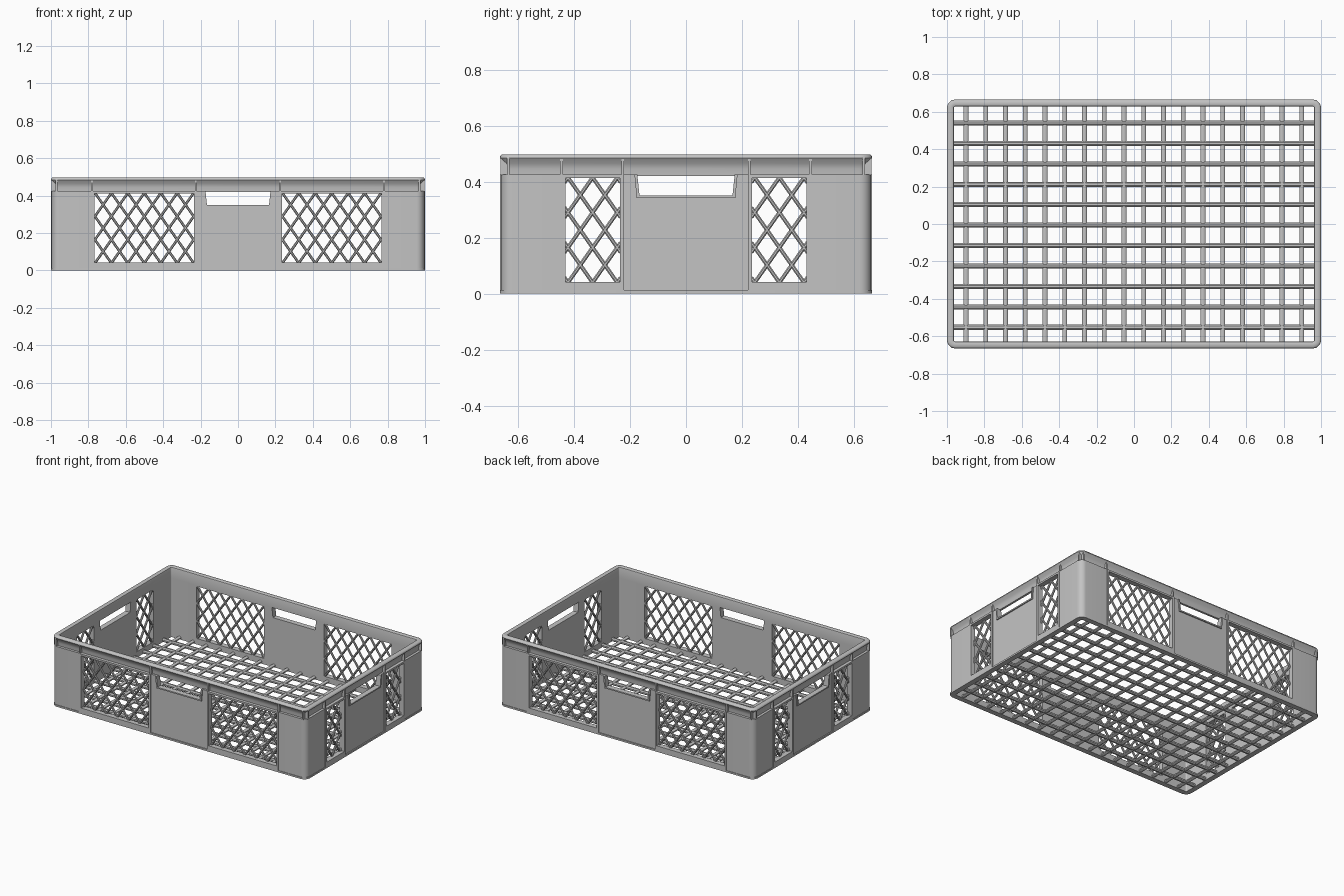
import bpy, bmesh, math
from mathutils import Vector

if "Cube" in bpy.data.objects:
    bpy.data.objects.remove(bpy.data.objects["Cube"])

HX, HY, TOP, R = 1.0, 0.665, 0.497, 0.045     # half sizes, height, corner radius
INNER = 0.037                                  # depth of the inner wall face
LEDGE = 0.425                                  # top of panels, underside of rim

grey = bpy.data.materials.new("grey plastic")
grey.diffuse_color = (0.55, 0.55, 0.55, 1)
grey.use_nodes = True
grey.node_tree.nodes["Principled BSDF"].inputs["Base Color"].default_value = grey.diffuse_color


def finish(name, bm):
    bmesh.ops.recalc_face_normals(bm, faces=bm.faces)
    me = bpy.data.meshes.new(name)
    bm.to_mesh(me)
    bm.free()
    ob = bpy.data.objects.new(name, me)
    me.materials.append(grey)
    bpy.context.collection.objects.link(ob)
    bpy.ops.object.select_all(action='DESELECT')
    ob.select_set(True)
    bpy.context.view_layer.objects.active = ob
    bpy.ops.object.shade_smooth_by_angle(angle=math.radians(40))
    return ob


def on_side(side, u, d, z):
    """Point on a wall: u along it, d inward from the outer face."""
    return {"front": Vector((u, -(HY - d), z)), "back": Vector((-u, HY - d, z)),
            "right": Vector((HX - d, u, z)), "left": Vector((-(HX - d), -u, z))}[side]


def loft(bm, rings, closed):
    """Skin a list of closed cross-sections."""
    vs = [[bm.verts.new(p) for p in r] for r in rings]
    n, m = len(vs), len(vs[0])
    for i in range(n if closed else n - 1):
        a, b = vs[i], vs[(i + 1) % n]
        for j in range(m):
            k = (j + 1) % m
            bm.faces.new((a[j], a[k], b[k], b[j]))
    if not closed:
        bm.faces.new(vs[0])
        bm.faces.new(vs[-1])


def plate(bm, side, outline, d0, d1):
    """Flat outline in (u, z), thick from d0 to d1."""
    loft(bm, [[on_side(side, u, d, z) for u, z in outline] for d in (d0, d1)], False)


def rect(u0, u1, z0, z1):
    return [(u0, z0), (u1, z0), (u1, z1), (u0, z1)]


def bar(bm, p0, p1, width_dir, width, thick):
    """Eight-sided flattened rod."""
    w = Vector(width_dir).normalized()
    t = (p1 - p0).cross(w).normalized()
    prof = [(math.cos(a) * width * .54, math.sin(a) * thick * .54)
            for a in [math.pi / 8 + i * math.pi / 4 for i in range(8)]]
    loft(bm, [[p + w * x + t * y for x, y in prof] for p in (p0, p1)], False)


def arc(sx, sy):
    """Corner path as (point on outer outline, outward normal)."""
    out = []
    for i in range(9):
        a = math.pi / 2 * i / 8
        n = Vector((sx * math.cos(a), sy * math.sin(a), 0))
        out.append((Vector((sx * (HX - R), sy * (HY - R), 0)) + n * R, n))
    return out


def sweep(bm, path, profile, closed):
    loft(bm, [[p - n * d + Vector((0, 0, z)) for d, z in profile] for p, n in path], closed)


outline = arc(1, 1) + arc(-1, 1)[::-1] + arc(-1, -1) + arc(1, -1)[::-1]

# Rim: rounded lip flaring out over a cove
bm = bmesh.new()
sweep(bm, outline, [(INNER, LEDGE - .005), (0.022, LEDGE - .005), (0.021, 0.445),
                    (0.016, 0.465), (0.002, 0.481), (0, 0.485), (0.002, 0.492), (0.008, TOP),
                    (0.030, TOP), (0.035, 0.494), (INNER, 0.488)], True)
finish("rim", bm)

# Base ring around the floor
bm = bmesh.new()
sweep(bm, outline, [(0, 0), (0, 0.012), (INNER, 0.012), (INNER, 0)], True)
finish("base_ring", bm)

# Corner posts, wrapped round each corner
for sx, sy, where in ((1, 1, "back_right"), (-1, 1, "back_left"),
                      (1, -1, "front_right"), (-1, -1, "front_left")):
    bm = bmesh.new()
    path = [(Vector((sx * HX, sy * 0.445, 0)), Vector((sx, 0, 0)))] + arc(sx, sy) \
        + [(Vector((sx * 0.78, sy * HY, 0)), Vector((0, sy, 0)))]
    sweep(bm, path, [(0.004, 0.01), (0.004, LEDGE), (INNER, LEDGE), (INNER, 0.01)], False)
    finish("corner_post_" + where, bm)

# Walls: handle panel, framed lattice windows and rim ribs on all four sides
F = 0.014                                      # frame bar width
DW, DH = 0.088, 0.125                          # diamond width and height
for side, edge in (("front", 0.78), ("back", 0.78), ("right", 0.445), ("left", 0.445)):
    bm = bmesh.new()
    plate(bm, side, [(-.222, .01), (.222, .01), (.222, LEDGE), (.174, LEDGE), (.166, .35),
                     (-.166, .35), (-.174, LEDGE), (-.222, LEDGE)], 0.008, INNER)
    # raised lip round the hand hole
    plate(bm, side, [(.184, LEDGE), (.174, LEDGE), (.166, .35), (-.166, .35), (-.174, LEDGE),
                     (-.184, LEDGE), (-.176, .341), (.176, .341)], 0.0, 0.01)
    finish("handle_panel_" + side, bm)

    frame, lattice, ribs = bmesh.new(), bmesh.new(), bmesh.new()
    for s in (-1, 1):
        a, b = sorted((s * 0.222, s * edge))
        for r in (rect(a, a + F, .01, LEDGE), rect(b - F, b, .01, LEDGE),
                  rect(a + F, b - F, .01, .042), rect(a + F, b - F, .412, LEDGE)):
            plate(frame, side, r, 0.0, INNER)
        # diagonal strips clipped to the window
        u0, u1, z0, z1 = a + F - .003, b - F + .003, .039, .415
        k = DH / DW
        for slope in (k, -k):
            count = int((u1 - u0 + (z1 - z0) / k) / DW) + 2
            for i in range(-count, count + 1):
                uc = (a + b) / 2 + (i + .5) * DW         # crossing at mid height
                zm = (z0 + z1) / 2
                lo, hi = sorted((uc + (z0 - zm) / slope, uc + (z1 - zm) / slope))
                lo, hi = max(lo, u0), min(hi, u1)
                if hi - lo < 0.008:
                    continue
                p = on_side(side, lo, 0.029, zm + (lo - uc) * slope)
                q = on_side(side, hi, 0.029, zm + (hi - uc) * slope)
                out = on_side(side, 0, 0, 0) - on_side(side, 0, 1, 0)
                bar(lattice, p, q, (q - p).cross(out), 0.014, 0.014)
        for u in (0.226, edge, (HX if edge > .5 else HY) - 0.03):
            plate(ribs, side, rect(s * u - .005, s * u + .005, LEDGE - .002, .484), 0.003, 0.03)
    finish("window_frames_" + side, frame)
    finish("window_lattice_" + side, lattice)
    finish("rim_ribs_" + side, ribs)

# Floor grid
bm = bmesh.new()
for i in range(18):
    x = -0.898 + i * 0.1056
    bar(bm, Vector((x, -HY + .03, .013)), Vector((x, HY - .03, .013)), (1, 0, 0), .025, .020)
for i in range(11):
    y = -0.552 + i * 0.1092
    bar(bm, Vector((-HX + .03, y, .013)), Vector((HX - .03, y, .013)), (0, 1, 0), .027, .024)
finish("floor_grid", bm)
